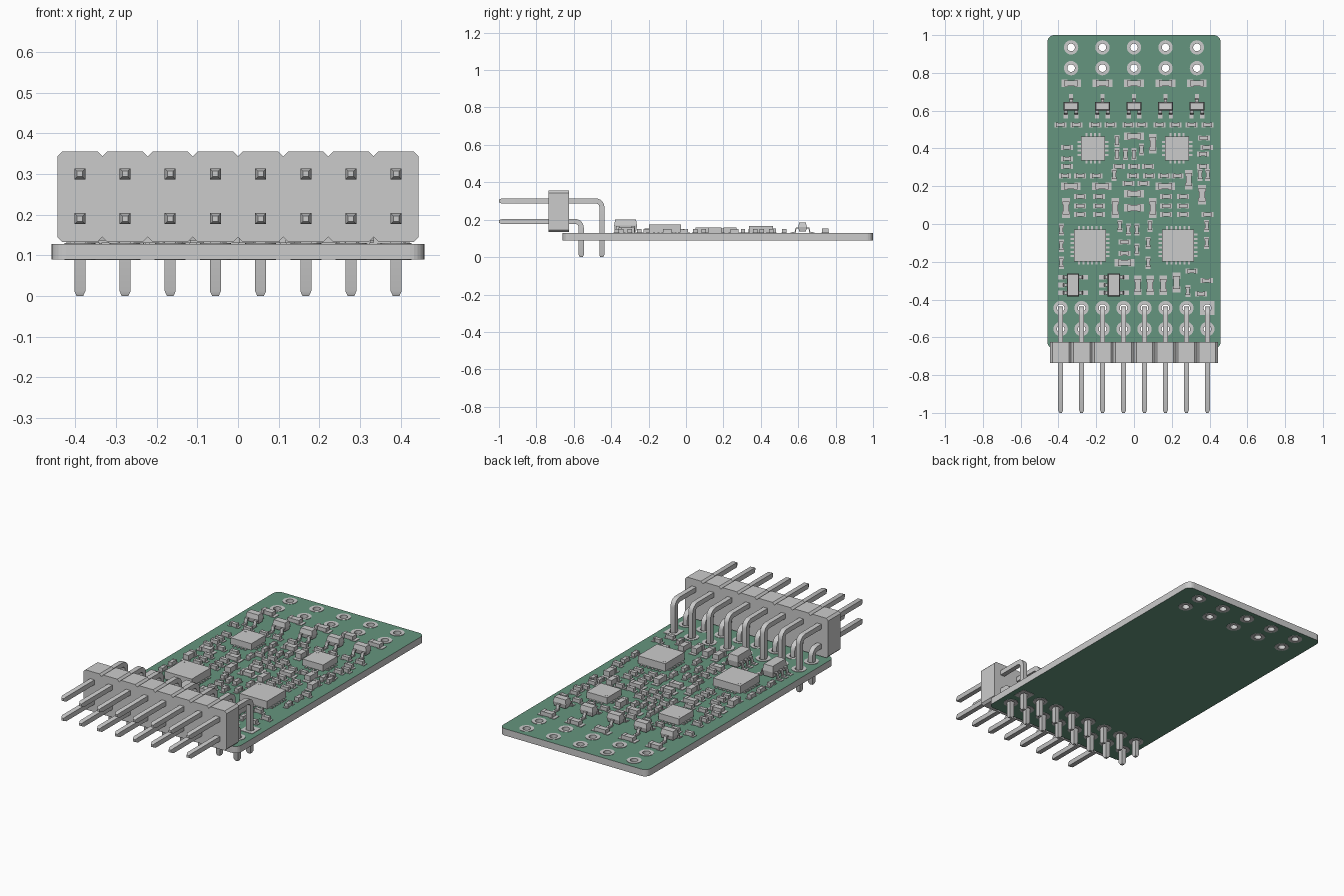
import bpy, bmesh
from math import sin, cos, pi
from mathutils import Matrix, Vector

if "Cube" in bpy.data.objects:
    bpy.data.objects.remove(bpy.data.objects["Cube"])

Z0, Z1 = 0.09, 0.128                      # board underside and top
HOLES = [(x, y) for x in (-.333, -.167, 0, .167, .333) for y in (.935, .825)]
PIN_X = [-.3885 + .111 * i for i in range(8)]
PINS = [(x, y) for x in PIN_X for y in (-.445, -.556)]


def finish(bm, name, smooth=False):
    bmesh.ops.recalc_face_normals(bm, faces=bm.faces)
    me = bpy.data.meshes.new(name)
    bm.to_mesh(me)
    bm.free()
    ob = bpy.data.objects.new(name, me)
    bpy.context.collection.objects.link(ob)
    if smooth:
        bpy.context.view_layer.objects.active = ob
        ob.select_set(True)
        bpy.ops.object.shade_smooth_by_angle(angle=0.6)
        ob.select_set(False)
    return ob


def box(bm, x, y, z0, sx, sy, sz):
    m = Matrix.Translation((x, y, z0 + sz / 2)) @ Matrix.Diagonal((sx, sy, sz, 1))
    bmesh.ops.create_cube(bm, size=1, matrix=m)


def loft(bm, rings):
    """Skin a list of equal-length point rings and cap both ends."""
    vs = [[bm.verts.new(p) for p in r] for r in rings]
    n = len(vs[0])
    for a, b in zip(vs, vs[1:]):
        for i in range(n):
            bm.faces.new((a[i], a[(i + 1) % n], b[(i + 1) % n], b[i]))
    bm.faces.new(vs[0])
    bm.faces.new(vs[-1])


def circle(x, y, r, n=24, square=False):
    pts = []
    for i in range(n):
        c, s = cos(2 * pi * i / n), sin(2 * pi * i / n)
        k = r / max(abs(c), abs(s)) if square else r
        pts.append((x + c * k, y + s * k))
    return pts


def moulded(bm, x, y, sx, sy, z0, z1, inset=.005):
    """Moulded package body: widest at mid height."""
    def ring(d, z):
        return [(x + a * (sx / 2 - d), y + b * (sy / 2 - d), z)
                for a, b in ((-1, -1), (1, -1), (1, 1), (-1, 1))]
    loft(bm, [ring(inset, z0), ring(0, (z0 + z1) / 2), ring(inset, z1)])


def lead(bm, x, y, d, reach, w, zmid):
    """Gull-wing lead leaving point (x, y) in direction d."""
    t = .006
    top = [(-.004, zmid), (reach * .4, zmid), (reach * .6, Z1 + t), (reach, Z1 + t)]
    prof = top + [(reach, Z1), (reach * .45, Z1), (reach * .3, zmid - t), (-.004, zmid - t)]
    d = Vector((d[0], d[1], 0))
    s = Vector((-d.y, d.x, 0)) * w / 2
    o = Vector((x, y, 0))
    loft(bm, [[o + d * u + s * k + Vector((0, 0, z)) for u, z in prof] for k in (-1, 1)])


# Circuit board: rounded outline with real holes, green faces and grey edges
cu = bpy.data.curves.new("board_outline", 'CURVE')
cu.dimensions, cu.fill_mode, cu.extrude = '2D', 'BOTH', (Z1 - Z0) / 2
outline = [(cx + .035 * cos(a * pi / 2 + k * pi / 12), cy + .035 * sin(a * pi / 2 + k * pi / 12))
           for a, (cx, cy) in enumerate([(.423, .965), (-.423, .965), (-.423, -.625), (.423, -.625)])
           for k in range(7)]
for pts in [outline] + [circle(x, y, .02) for x, y in HOLES + PINS]:
    sp = cu.splines.new('POLY')
    sp.points.add(len(pts) - 1)
    sp.use_cyclic_u = True
    for p, (x, y) in zip(sp.points, pts):
        p.co = (x, y, 0, 1)
tmp = bpy.data.objects.new("board_outline", cu)
bpy.context.collection.objects.link(tmp)
me = bpy.data.meshes.new_from_object(tmp.evaluated_get(bpy.context.evaluated_depsgraph_get()))
bpy.data.objects.remove(tmp)
bm = bmesh.new()
bm.from_mesh(me)
bmesh.ops.translate(bm, verts=bm.verts, vec=(0, 0, (Z0 + Z1) / 2))
bmesh.ops.remove_doubles(bm, verts=bm.verts, dist=1e-5)
board = finish(bm, "circuit_board")
board.data.materials.clear()
for name, col in (("board_edge", (.8, .8, .8, 1)), ("green_mask", (.13, .30, .21, 1))):
    mat = bpy.data.materials.new(name)
    mat.diffuse_color = col
    mat.use_nodes = True
    mat.node_tree.nodes["Principled BSDF"].inputs["Base Color"].default_value = mat.diffuse_color
    board.data.materials.append(mat)
for p in board.data.polygons:
    p.material_index = int(abs(p.normal.z) > .5)
    p.use_smooth = False

# Ring pads on both faces; the first pin has a square pad
bm = bmesh.new()
for x, y in HOLES + PINS:
    sq = (x, y) == (PIN_X[-1], -.445)
    for za, zb in ((Z1, Z1 + .002), (Z0 - .002, Z0)):
        rings = [[bm.verts.new((*p, z)) for p in circle(x, y, r, square=sq and r > .03)]
                 for r, z in ((.02, za), (.038, za), (.038, zb), (.02, zb))]
        for a, b in zip(rings, rings[1:] + rings[:1]):
            for i in range(24):
                j = (i + 1) % 24
                bm.faces.new((a[i], a[j], b[j], b[i]))
finish(bm, "ring_pads")

# Header housing: one profile with a notch between neighbouring pins
bm = bmesh.new()
c, h = .012, .111 / 2
top = [p for x in PIN_X for p in ((x - h, .355 - c), (x - h + c, .355), (x + h - c, .355))]
top.append((PIN_X[-1] + h, .355 - c))
prof = top + [(x, .488 - z) for x, z in reversed(top)]
loft(bm, [[(x, y, z) for x, z in prof] for y in (-.735, -.625)])
finish(bm, "header_housing")

# Right-angle header pins with tapered tips
bm = bmesh.new()
W, R = .0135, .032
for x in PIN_X:
    for yb, z in ((-.45, .30), (-.56, .19)):
        path = [(-1, z, 0, .5), (-.985, z, 0, 1)]
        for k in range(7):
            a = k * pi / 12
            path.append((yb - R + R * sin(a), z - R + R * cos(a), a, 1))
        path += [(yb, .012, pi / 2, 1), (yb, 0, pi / 2, .6)]
        loft(bm, [[(x + u * W * s, y + v * W * s * sin(a), zz + v * W * s * cos(a))
                   for u, v in ((-1, -1), (1, -1), (1, 1), (-1, 1))] for y, zz, a, s in path])
finish(bm, "header_pins", True)

# Two-terminal chip parts, listed as board row: positions along x
SMALL_H = {.525: (-.39, -.305, -.205, -.125, -.03, .04, .135, .22, .305, .39),
           .455: (.37,), .405: (-.355, .385), .37: (.365,), .345: (-.355,),
           .305: (-.355, -.08, 0, .075, .365), .255: (-.365, -.285, -.2, -.005, .08, .16, .23),
           .215: (-.03, .05), .145: (-.285, -.185, .17, .26), .095: (-.285, -.185, .17, .26),
           .05: (-.285, -.185, .17, .26, .39), -.095: (-.05,), -.155: (-.05,),
           -.25: (.305,), -.30: (.385,), -.37: (.355,)}
SMALL_V = {.44: (-.09,), .37: (-.09, -.045, 0), .395: (.04,), .26: (-.105, .35, .39),
           -.01: (-.075, .085, .385), -.03: (-.385, -.03, .015), -.10: (.385, .075),
           -.115: (-.385,), -.135: (.015,), -.205: (-.385, .075), -.355: (.285,)}
BIG_H = {.745: (-.333, -.167, 0, .167, .333), .465: (0,), .20: (-.335, -.17, .165),
         .16: (0,), .085: (0,), -.205: (-.05,)}
BIG_V = {.425: (.10,), .235: (.29,), .155: (.36,), .085: (-.36, -.10, .10),
         -.325: (.02, .085, .155), -.31: (.225,)}


def chip_parts(name, rows, L, w, hgt, land, vertical):
    bm = bmesh.new()
    for y, xs in rows.items():
        for x in xs:
            def part(off, z, length, width, high):
                if vertical:
                    box(bm, x, y + off, z, width, length, high)
                else:
                    box(bm, x + off, y, z, length, width, high)
            part(0, Z1 + .001, L * .6, w * .88, hgt * .94)
            for s in (-1, 1):
                part(s * L * .38, Z1 + .001, L * .24, w, hgt)
                part(s * (land / 2 - L * .23), Z1, L * .46, w * 1.15, .003)
    finish(bm, name)


chip_parts("small_chips_across", SMALL_H, .044, .023, .021, .064, False)
chip_parts("small_chips_along", SMALL_V, .044, .023, .021, .064, True)
chip_parts("large_chips_across", BIG_H, .07, .035, .023, .104, False)
chip_parts("large_chips_along", BIG_V, .07, .035, .030, .104, True)

# Flat square processors with edge contacts and a corner marker
for name, x, y, size, top, n in (("processor_left", -.233, -.113, .17, .173, 6),
                                 ("processor_right", .233, -.113, .17, .173, 6),
                                 ("driver_left", -.217, .40, .128, .166, 4),
                                 ("driver_right", .228, .40, .128, .166, 4)):
    bm = bmesh.new()
    box(bm, x, y, Z1 + .002, size, size, top - Z1 - .002)
    for i in range(n):
        o = (i - (n - 1) / 2) * .023
        for s in (-1, 1):
            box(bm, x + o, y + s * size / 2, Z1, .011, .034, .004)
            box(bm, x + s * size / 2, y + o, Z1, .034, .011, .004)
    k = size / 2 - .02
    loft(bm, [[(*p, z) for p in circle(x - k, y + k, .007, 12)] for z in (top - .002, top + .001)])
    finish(bm, name)

# Row of three-leg transistors
bm = bmesh.new()
for x in (-.333, -.167, 0, .167, .333):
    moulded(bm, x, .623, .08, .046, Z1 + .008, .185)
    for ox, d in ((-.028, -1), (.028, -1), (0, 1)):
        lead(bm, x + ox, .623 + d * .023, (0, d), .032, .018, .158)
        box(bm, x + ox, .623 + d * .05, Z1, .022, .03, .003)
finish(bm, "transistors")

# Two five-leg regulators
bm = bmesh.new()
for x in (-.323, -.106):
    moulded(bm, x, -.323, .066, .122, Z1 + .008, .2)
    for d, offs in ((-1, (-.041, 0, .041)), (1, (-.041, .041))):
        for o in offs:
            lead(bm, x + d * .033, -.323 + o, (d, 0), .034, .018, .165)
            box(bm, x + d * .062, -.323 + o, Z1, .034, .024, .003)
finish(bm, "regulators")
